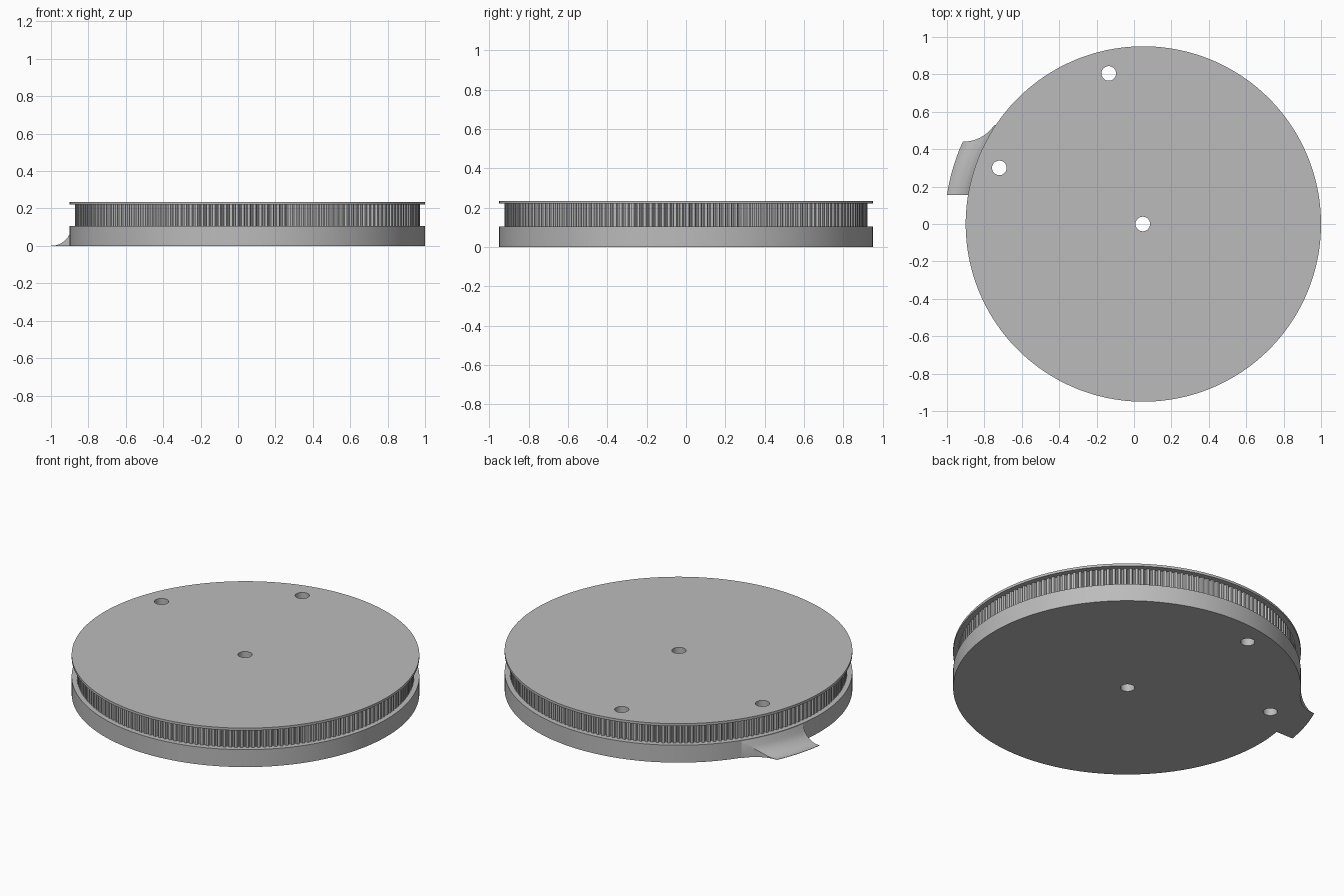
import bpy, bmesh
from math import sin, cos, pi, asin, acos, atan2, sqrt

CX = 0.05            # disc axis
R_DISC, R_TEETH = 0.95, 0.922
Z_BASE, Z_TEETH, Z_TOP = 0.105, 0.22, 0.235
HOLES = [(0.047, 0.0), (-0.135, 0.805), (-0.72, 0.30)]

if "Cube" in bpy.data.objects:
    bpy.data.objects.remove(bpy.data.objects["Cube"])

grey = bpy.data.materials.new("plain grey")
grey.use_nodes = True
grey.diffuse_color = (0.5, 0.5, 0.5, 1)
grey.node_tree.nodes["Principled BSDF"].inputs["Base Color"].default_value = (0.5, 0.5, 0.5, 1)


def add_object(name, bm):
    bmesh.ops.recalc_face_normals(bm, faces=bm.faces)
    mesh = bpy.data.meshes.new(name)
    bm.to_mesh(mesh)
    bm.free()
    ob = bpy.data.objects.new(name, mesh)
    bpy.context.collection.objects.link(ob)
    mesh.materials.append(grey)
    return ob


def activate(ob):
    bpy.ops.object.select_all(action='DESELECT')
    ob.select_set(True)
    bpy.context.view_layer.objects.active = ob


def prism(bm, outline, z0, z1):
    """Closed upright prism from a 2D outline."""
    low = [bm.verts.new((x, y, z0)) for x, y in outline]
    high = [bm.verts.new((x, y, z1)) for x, y in outline]
    bm.faces.new(low[::-1])
    bm.faces.new(high)
    n = len(outline)
    for i in range(n):
        j = (i + 1) % n
        bm.faces.new((low[i], low[j], high[j], high[i]))


def circle(x, y, r, n):
    return [(x + r * cos(2 * pi * i / n), y + r * sin(2 * pi * i / n)) for i in range(n)]


def gear(r, depth, teeth):
    """Belt pulley outline: flat lands and rounded grooves."""
    shape = [(0, 0), (0.45, 0), (0.52, 0.65), (0.62, 1), (0.83, 1), (0.93, 0.65)]
    pts = []
    for t in range(teeth):
        for f, d in shape:
            a = 2 * pi * (t + f) / teeth
            pts.append((CX + (r - d * depth) * cos(a), (r - d * depth) * sin(a)))
    return pts


# Stacked disc layers
layers = [
    ("base_disc", circle(CX, 0, R_DISC, 180), 0, Z_BASE),
    ("toothed_ring", gear(R_TEETH, 0.013, 184), Z_BASE, Z_TEETH),
    ("top_flange", circle(CX, 0, R_DISC, 180), Z_TEETH, Z_TOP),
]
parts = []
for name, outline, z0, z1 in layers:
    bm = bmesh.new()
    prism(bm, outline, z0, z1)
    parts.append(add_object(name, bm))

# Through holes
bm = bmesh.new()
for x, y in HOLES:
    prism(bm, circle(x, y, 0.039, 40), -0.1, 0.4)
cutter = add_object("hole_cutter", bm)
cutter.hide_render = True
for ob in parts:
    mod = ob.modifiers.new("holes", 'BOOLEAN')
    mod.operation = 'DIFFERENCE'
    mod.solver = 'EXACT'
    mod.object = cutter
    activate(ob)
    bpy.ops.object.modifier_apply(modifier=mod.name)
bpy.data.objects.remove(cutter)

# Side ramp: concave sweep round the disc, one straight end and one scooped end
R_OUT, R_IN, Y_CUT, FILLET = 1.061, 0.94, 0.155, 0.108
SCOOP_X, SCOOP_Y, SCOOP_R = -0.965, 0.646, 0.206    # relative to the disc axis
dist = sqrt(SCOOP_X ** 2 + SCOOP_Y ** 2)
ROWS, COLS = 16, 20
bm = bmesh.new()
top, bottom = [], []
for i in range(ROWS + 1):
    r = R_IN + (R_OUT - R_IN) * i / ROWS
    c = (r * r + dist ** 2 - SCOOP_R ** 2) / (2 * r * dist)
    a0 = atan2(SCOOP_Y, SCOOP_X) + acos(min(1, c))
    a1 = pi - asin(Y_CUT / r)
    run = min(FILLET, R_OUT - r)
    z = max(0.002, min(Z_BASE - 0.001, FILLET - sqrt(FILLET ** 2 - (FILLET - (FILLET - run)) ** 2)))
    angles = [a0 + (a1 - a0) * k / COLS for k in range(COLS + 1)]
    top.append([bm.verts.new((CX + r * cos(a), r * sin(a), z)) for a in angles])
    bottom.append([bm.verts.new((CX + r * cos(a), r * sin(a), 0)) for a in angles])
for i in range(ROWS):
    for k in range(COLS):
        for g in (top, bottom):
            bm.faces.new((g[i][k], g[i + 1][k], g[i + 1][k + 1], g[i][k + 1]))
    for k in (0, COLS):
        bm.faces.new((top[i][k], top[i + 1][k], bottom[i + 1][k], bottom[i][k]))
for k in range(COLS):
    for i in (0, ROWS):
        bm.faces.new((top[i][k], top[i][k + 1], bottom[i][k + 1], bottom[i][k]))
parts.append(add_object("side_ramp", bm))

# Smooth round walls, crisp rims
for ob in parts:
    activate(ob)
    bpy.ops.object.shade_smooth_by_angle(angle=0.5)
